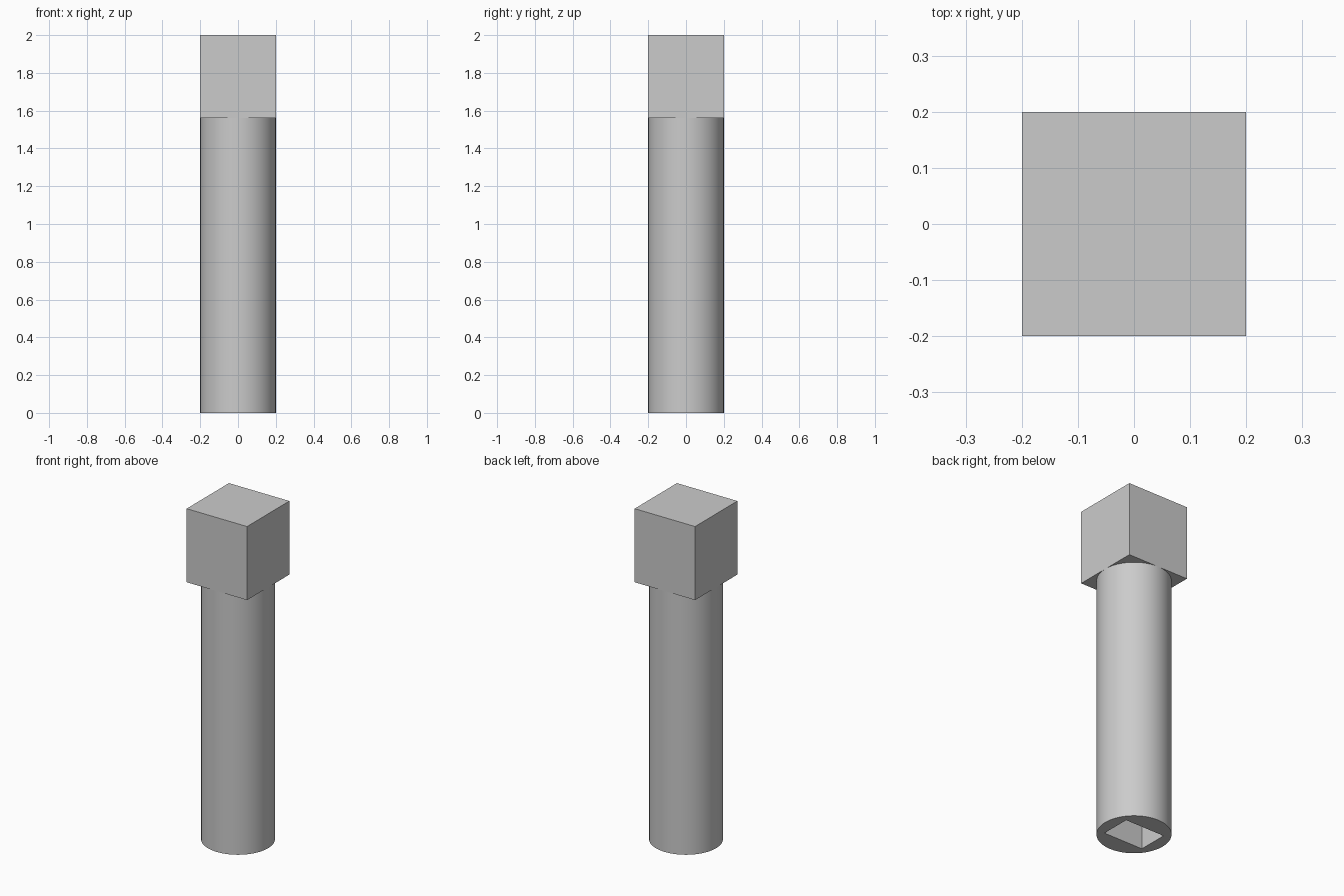
import bpy
import math

cube = bpy.data.objects.get("Cube")
if cube:
    bpy.data.objects.remove(cube, do_unlink=True)

RADIUS = 0.2
SHAFT_TOP = 1.56
TOTAL = 2.0
SOCKET_X, SOCKET_Y, SOCKET_DEPTH = 0.26, 0.18, 0.4

grey = bpy.data.materials.new("plain grey")
grey.use_nodes = True
colour = (0.6, 0.6, 0.6, 1)
grey.diffuse_color = colour
grey.node_tree.nodes["Principled BSDF"].inputs["Base Color"].default_value = colour


def box(name, width, depth, bottom, top):
    """Axis-aligned box centred on the z axis."""
    bpy.ops.mesh.primitive_cube_add(size=1, location=(0, 0, (bottom + top) / 2))
    obj = bpy.context.object
    obj.name = name
    obj.scale = (width, depth, top - bottom)
    bpy.ops.object.transform_apply(location=True, rotation=False, scale=True)
    obj.data.materials.append(grey)
    return obj


# Square head
box("square_head", 2 * RADIUS, 2 * RADIUS, SHAFT_TOP, TOTAL)

# Cutter for the rectangular socket
cutter = box("socket_cutter", SOCKET_X, SOCKET_Y, -0.1, SOCKET_DEPTH)
cutter.hide_render = True

# Round shaft with the socket cut into its underside
bpy.ops.mesh.primitive_cylinder_add(
    vertices=96, radius=RADIUS, depth=SHAFT_TOP, location=(0, 0, SHAFT_TOP / 2))
shaft = bpy.context.object
shaft.name = "round_shaft"
shaft.data.materials.append(grey)
cut = shaft.modifiers.new("socket", "BOOLEAN")
cut.operation = "DIFFERENCE"
cut.solver = "EXACT"
cut.object = cutter
bpy.ops.object.modifier_apply(modifier=cut.name)
bpy.data.objects.remove(cutter, do_unlink=True)
bpy.ops.object.shade_smooth_by_angle(angle=math.radians(30))
